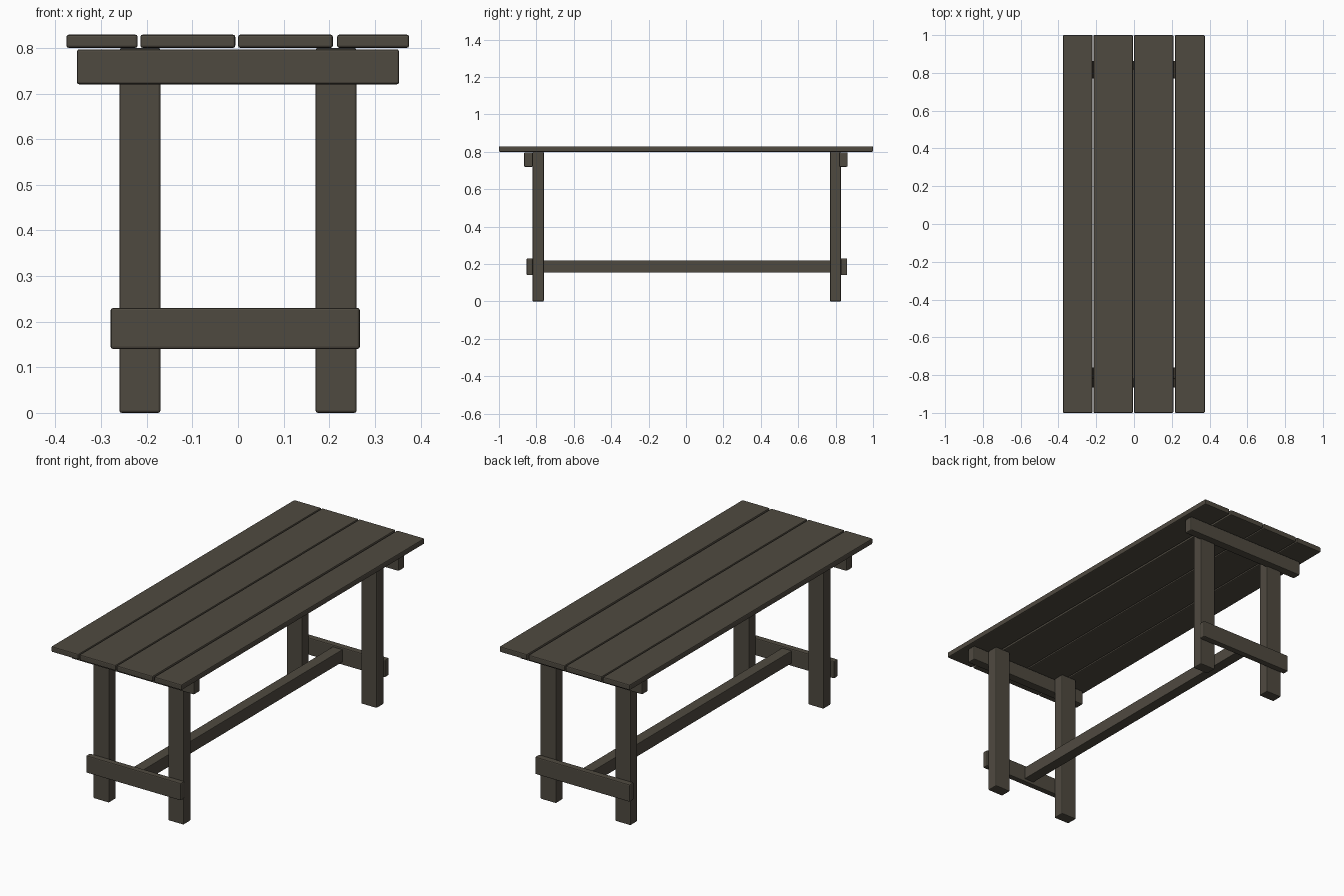
import bpy

if "Cube" in bpy.data.objects:
    bpy.data.objects.remove(bpy.data.objects["Cube"])

wood = bpy.data.materials.new("dark weathered wood")
wood.diffuse_color = (0.078, 0.068, 0.051, 1)
wood.use_nodes = True
wood.node_tree.nodes["Principled BSDF"].inputs["Base Color"].default_value = wood.diffuse_color


def board(name, x, y, z, bevel=0.005):
    """Bevelled timber spanning the given (min, max) ranges."""
    bpy.ops.mesh.primitive_cube_add(size=1)
    ob = bpy.context.object
    ob.name = name
    mid = [(r[0] + r[1]) / 2 for r in (x, y, z)]
    dim = [r[1] - r[0] for r in (x, y, z)]
    for v in ob.data.vertices:
        v.co = [v.co[i] * dim[i] for i in range(3)]
    ob.location = mid
    ob.data.materials.append(wood)
    m = ob.modifiers.new("bevel", 'BEVEL')
    m.width = bevel
    m.segments = 2
    return ob


# table top planks
planks = [(-0.376, -0.220), (-0.214, -0.006), (0.0, 0.208), (0.217, 0.375)]
for i, x in enumerate(planks):
    board(f"top_plank_{i + 1}", x, (-1.0, 1.0), (0.80, 0.829))

# the two end frames: legs, top bearer and lower rail
frames = [
    ("front", (-0.82, -0.76), (-0.866, -0.818), (-0.852, -0.82)),
    ("back", (0.77, 0.828), (0.818, 0.864), (0.828, 0.862)),
]
for end, leg_y, bearer_y, rail_y in frames:
    board(f"{end}_leg_left", (-0.26, -0.17), leg_y, (0.0, 0.80))
    board(f"{end}_leg_right", (0.17, 0.26), leg_y, (0.0, 0.80))
    board(f"{end}_top_bearer", (-0.353, 0.353), bearer_y, (0.72, 0.797))
    board(f"{end}_lower_rail", (-0.279, 0.267), rail_y, (0.14, 0.23))

# long stretcher joining the lower rails
board("long_stretcher", (-0.035, 0.022), (-0.825, 0.833), (0.155, 0.22), 0.003)
